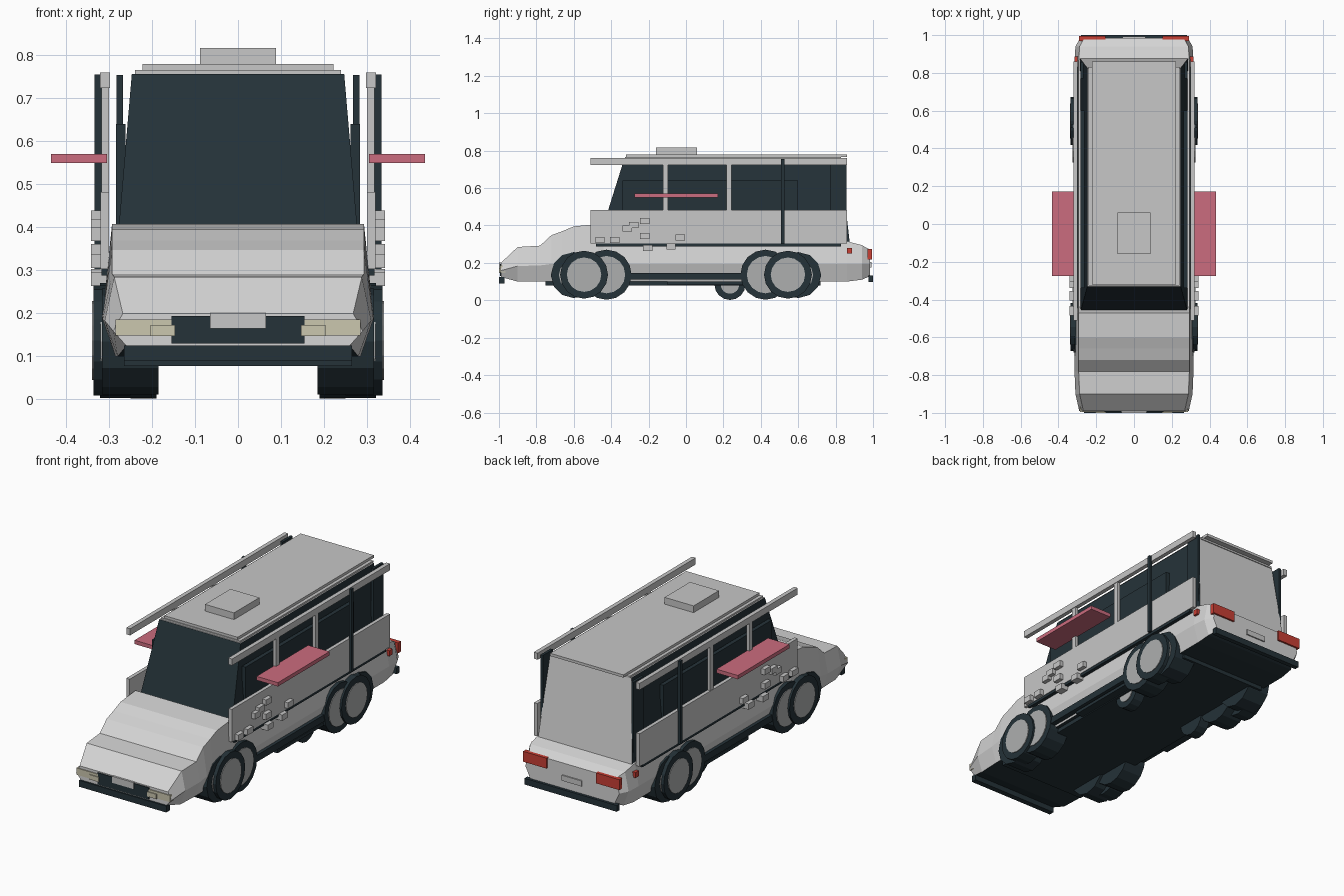
import bpy, bmesh, math
from mathutils import Matrix

cube = bpy.data.objects.get("Cube")
if cube:
    bpy.data.objects.remove(cube, do_unlink=True)


def material(name, r, g, b):
    m = bpy.data.materials.new(name)
    m.use_nodes = True
    m.diffuse_color = (r, g, b, 1)
    m.node_tree.nodes["Principled BSDF"].inputs["Base Color"].default_value = (r, g, b, 1)
    return m


BODY = material("pale_grey_paint", 0.66, 0.66, 0.66)
PANEL = material("panel_grey", 0.57, 0.57, 0.57)
DARK = material("dark_blue_black", 0.018, 0.032, 0.04)
HUB = material("hub_grey", 0.42, 0.43, 0.43)
PINK = material("pink", 0.6, 0.15, 0.21)
RED = material("lamp_red", 0.58, 0.05, 0.035)
BEIGE = material("lamp_beige", 0.6, 0.57, 0.43)


def finish(name, bm, *mats):
    bmesh.ops.recalc_face_normals(bm, faces=bm.faces)
    me = bpy.data.meshes.new(name)
    bm.to_mesh(me)
    bm.free()
    for m in mats:
        me.materials.append(m)
    ob = bpy.data.objects.new(name, me)
    bpy.context.collection.objects.link(ob)
    return ob


def box(name, mat, x, y, z, mirror=False):
    """Box from (min, max) ranges, optionally repeated on the other side."""
    bm = bmesh.new()
    for s in ((1, -1) if mirror else (1,)):
        geo = bmesh.ops.create_cube(bm, size=1)["verts"]
        for v in geo:
            v.co = (s * (x[0] if v.co.x < 0 else x[1]),
                    y[0] if v.co.y < 0 else y[1],
                    z[0] if v.co.z < 0 else z[1])
    return finish(name, bm, mat)


def loft(bm, rings):
    """Skin equal rings of points and cap both ends."""
    vs = [[bm.verts.new(p) for p in ring] for ring in rings]
    n = len(vs[0])
    for a, b in zip(vs, vs[1:]):
        for i in range(n):
            bm.faces.new((a[i], a[(i + 1) % n], b[(i + 1) % n], b[i]))
    bm.faces.new(vs[0])
    bm.faces.new(vs[-1])


# Lower bodywork: stations of y, top z, bottom z, half width
stations = [(-0.99, 0.20, 0.125, 0.29), (-0.9, 0.285, 0.10, 0.31),
            (-0.78, 0.292, 0.10, 0.315), (-0.72, 0.348, 0.10, 0.315),
            (-0.66, 0.37, 0.10, 0.315), (-0.6, 0.395, 0.10, 0.315),
            (-0.47, 0.408, 0.10, 0.315), (-0.44, 0.32, 0.10, 0.315),
            (0.86, 0.315, 0.10, 0.315), (0.94, 0.295, 0.11, 0.31),
            (0.985, 0.27, 0.13, 0.285)]
bm = bmesh.new()
rings = []
for y, top, low, w in stations:
    mid = low + 0.45 * (min(top, 0.31) - low)
    half = [(w - 0.03, low), (w, mid), (w - 0.022, top)]
    rings.append([(x, y, z) for x, z in half] + [(-x, y, z) for x, z in reversed(half)])
loft(bm, rings)
bm.normal_update()
body = finish("lower_body", bm, BODY, DARK)
for f in body.data.polygons:
    if f.normal.z < -0.8:
        f.material_index = 1

# Glasshouse with sloping screen, pale roof and tailgate
bm = bmesh.new()
loft(bm, [[(-w, y0, z), (w, y0, z), (w, y1, z), (-w, y1, z)]
          for w, y0, y1, z in ((0.285, -0.47, 0.875, 0.31), (0.247, -0.33, 0.825, 0.757))])
cabin = finish("glasshouse", bm, DARK, BODY)
for f in cabin.data.polygons:
    if f.normal.z > 0.9 or f.normal.y > 0.8:
        f.material_index = 1

# Roof
box("roof_slab", PANEL, (-0.222, 0.222), (-0.32, 0.86), (0.765, 0.78))
box("roof_cap", PANEL, (-0.24, 0.24), (-0.325, 0.83), (0.755, 0.766))
box("roof_hatch", PANEL, (-0.088, 0.088), (-0.16, 0.06), (0.78, 0.817))
box("roof_rail", PANEL, (0.298, 0.321), (-0.51, 0.86), (0.724, 0.76), True)

# Side panels, pillars and awnings
box("side_panel", PANEL, (0.3, 0.32), (-0.51, 0.86), (0.303, 0.483), True)
box("panel_seam", DARK, (0.29, 0.318), (-0.48, 0.83), (0.288, 0.303), True)
for y in (-0.11, 0.23):
    box("side_pillar", PANEL, (0.3, 0.318), (y - 0.014, y + 0.014), (0.48, 0.73), True)
box("black_post", DARK, (0.318, 0.334), (0.508, 0.526), (0.3, 0.756), True)
box("rear_window_post", DARK, (0.268, 0.282), (0.77, 0.857), (0.31, 0.755), True)
box("side_glass", DARK, (0.262, 0.284), (-0.34, 0.6), (0.4, 0.64), True)
box("side_awning", PINK, (0.305, 0.435), (-0.275, 0.172), (0.55, 0.571), True)

# Scattered side boxes
for y, z in ((-0.46, 0.322), (-0.38, 0.322), (-0.315, 0.385), (-0.28, 0.403), (-0.22, 0.423),
             (-0.22, 0.345), (-0.205, 0.28), (-0.08, 0.287), (-0.03, 0.335)):
    box("side_block", PANEL, (0.3, 0.342), (y - 0.025, y + 0.025), (z - 0.016, z + 0.016), True)

# Underbody, sills and bumpers
box("underbody", DARK, (-0.265, 0.265), (-0.75, 0.72), (0.078, 0.12))
box("rear_underbody", DARK, (-0.275, 0.275), (0.65, 0.82), (0.105, 0.135))
box("sill", DARK, (0.28, 0.318), (-0.32, 0.45), (0.11, 0.147), True)
box("sill_step", DARK, (0.25, 0.31), (-0.1, 0.38), (0.083, 0.1), True)
box("front_bumper", DARK, (-0.265, 0.265), (-1.0, -0.97), (0.09, 0.125))
box("rear_bumper", DARK, (-0.28, 0.28), (0.975, 1.0), (0.098, 0.132))

# Front face
box("grille", DARK, (-0.155, 0.155), (-0.995, -0.98), (0.13, 0.194))
box("front_plate", PANEL, (-0.065, 0.065), (-1.0, -0.985), (0.165, 0.201))
box("headlamp", BEIGE, (0.15, 0.285), (-0.995, -0.965), (0.149, 0.186), True)
box("inner_lamp", BEIGE, (0.147, 0.204), (-1.0, -0.985), (0.147, 0.173), True)

# Rear face
box("tail_lamp", RED, (0.15, 0.292), (0.97, 0.995), (0.218, 0.275), True)
box("rear_plate", PANEL, (-0.06, 0.06), (0.975, 0.992), (0.175, 0.205))
box("side_marker", RED, (0.28, 0.316), (0.86, 0.888), (0.25, 0.28), True)


def wheel(name, y, z, radius, hub, x0, x1, sides=16):
    """Pair of tyres with a pale hub disc standing just proud of each."""
    for label, mat, r, a, b in (("tyre", DARK, radius, x0, x1),
                                ("hub", HUB, hub, x1 - 0.01, x1 + 0.004)):
        bm = bmesh.new()
        for s in (1, -1):
            bmesh.ops.create_cone(
                bm, cap_ends=True, segments=sides, radius1=r, radius2=r, depth=b - a,
                matrix=Matrix.Translation((s * (a + b) / 2, y, z)) @ Matrix.Rotation(math.pi / 2, 4, "Y"))
        finish(name + "_" + label, bm, mat)


# Overlapping wheel groups, plus a small wheel amidships
for name, d in (("front", -1), ("rear", 1)):
    wheel(name + "_inner_wheel", d * 0.6, 0.135, 0.123, 0.08, 0.185, 0.316, 12)
    wheel(name + "_middle_wheel", d * 0.425, 0.137, 0.134, 0.1, 0.2, 0.321)
    wheel(name + "_outer_wheel", d * 0.545, 0.137, 0.128, 0.092, 0.25, 0.336)
wheel("small_centre_wheel", 0.235, 0.085, 0.083, 0.05, 0.19, 0.25)
